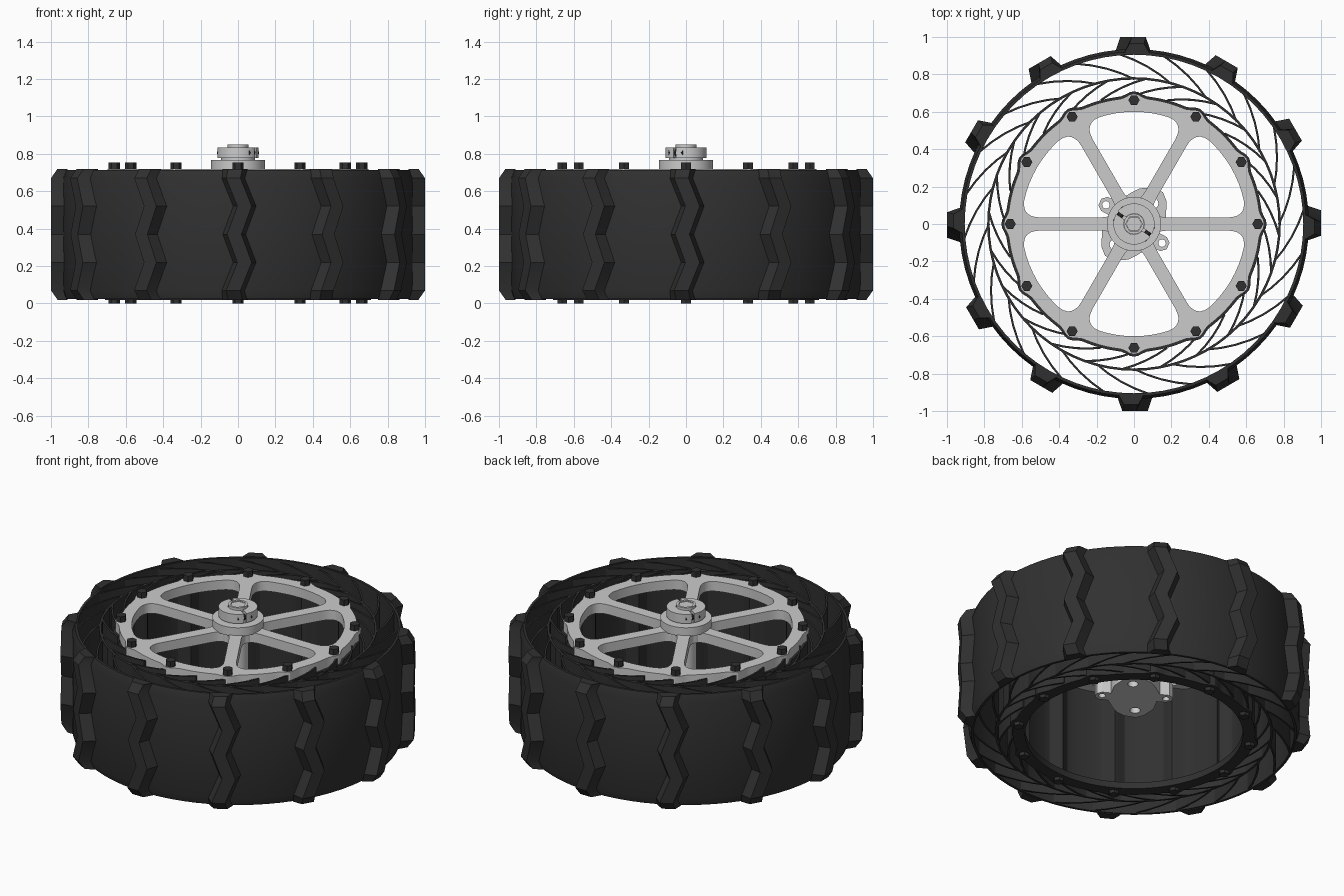
import bpy, bmesh
from math import sin, cos, pi, asin, radians

if "Cube" in bpy.data.objects:
    bpy.data.objects.remove(bpy.data.objects["Cube"])

dark = bpy.data.materials.new("dark_rubber")
dark.diffuse_color = (0.03, 0.03, 0.03, 1)
dark.use_nodes = True
dark.node_tree.nodes["Principled BSDF"].inputs["Base Color"].default_value = dark.diffuse_color


def finish(ob, mat=None):
    if mat:
        ob.data.materials.append(mat)
    bpy.ops.object.select_all(action='DESELECT')
    ob.select_set(True)
    bpy.context.view_layer.objects.active = ob
    bpy.ops.object.shade_smooth_by_angle(angle=radians(25))
    return ob


def plate(name, loops, z0, z1, mat=None):
    """Filled 2D outlines (inner loops become holes) extruded from z0 to z1."""
    cu = bpy.data.curves.new(name, 'CURVE')
    cu.dimensions, cu.fill_mode, cu.extrude = '2D', 'BOTH', (z1 - z0) / 2
    for pts in loops:
        sp = cu.splines.new('POLY')
        sp.points.add(len(pts) - 1)
        for p, (x, y) in zip(sp.points, pts):
            p.co = (x, y, 0, 1)
        sp.use_cyclic_u = True
    tmp = bpy.data.objects.new(name + "_tmp", cu)
    bpy.context.collection.objects.link(tmp)
    bpy.context.view_layer.update()
    me = bpy.data.meshes.new_from_object(tmp.evaluated_get(bpy.context.evaluated_depsgraph_get()))
    bpy.data.objects.remove(tmp)
    for v in me.vertices:
        v.co.z += (z0 + z1) / 2
    bm = bmesh.new()
    bm.from_mesh(me)
    bmesh.ops.remove_doubles(bm, verts=bm.verts, dist=1e-5)
    bmesh.ops.recalc_face_normals(bm, faces=bm.faces)
    bm.to_mesh(me)
    bm.free()
    me.name = name
    ob = bpy.data.objects.new(name, me)
    bpy.context.collection.objects.link(ob)
    return finish(ob, mat)


def from_bm(name, bm, mat=None):
    bmesh.ops.recalc_face_normals(bm, faces=bm.faces)
    me = bpy.data.meshes.new(name)
    bm.to_mesh(me)
    bm.free()
    ob = bpy.data.objects.new(name, me)
    bpy.context.collection.objects.link(ob)
    return finish(ob, mat)


def pol(r, a):
    return (r * cos(a), r * sin(a))


def circle(r, n=64, x=0, y=0):
    return [(x + r * cos(2 * pi * i / n), y + r * sin(2 * pi * i / n)) for i in range(n)]


def scallop(r, d, n=192):
    """Circle with a bump of height d at each of the 12 bolts."""
    return [pol(r + d * max(0, cos(24 * pi * i / n)) ** 3, 2 * pi * i / n) for i in range(n)]


def quad_bez(a, b, c, n=6):
    return [tuple((1 - t) ** 2 * a[k] + 2 * t * (1 - t) * b[k] + t * t * c[k] for k in (0, 1))
            for t in (i / n for i in range(n + 1))]


def sections(bm, rows):
    """Bridge closed cross-sections into a capped solid."""
    rings = [[bm.verts.new(p) for p in row] for row in rows]
    n = len(rows[0])
    for a, b in zip(rings, rings[1:]):
        for i in range(n):
            bm.faces.new((a[i], a[(i + 1) % n], b[(i + 1) % n], b[i]))
    bm.faces.new(rings[0])
    bm.faces.new(rings[-1])


# Tread band, lathed profile
prof = [(.905, .025), (.92, .025), (.935, .07), (.935, .67), (.92, .715), (.905, .715)]
bm = bmesh.new()
N = 72
rings = [[bm.verts.new((*pol(r, 2 * pi * i / N), z)) for r, z in prof] for i in range(N)]
for i in range(N):
    a, b = rings[i], rings[(i + 1) % N]
    for j in range(len(prof)):
        k = (j + 1) % len(prof)
        bm.faces.new((a[j], b[j], b[k], a[k]))
from_bm("tread_band", bm, dark)

# Twelve zigzag lugs: z, top radius, sideways offset
zig = [(.02, .965, -.015), (.07, 1, -.025), (.22, 1, .035), (.37, 1, -.02),
       (.52, 1, .035), (.67, 1, -.025), (.72, .965, -.015)]
bm = bmesh.new()
for k in range(12):
    c, s = cos(k * pi / 6), sin(k * pi / 6)
    rows = []
    for z, r, o in zig:
        sec = [(.912, o - .068), (r, o - .038), (r, o + .038), (.912, o + .068)]
        rows.append([(x * c - t * s, x * s + t * c, z) for x, t in sec])
    sections(bm, rows)
from_bm("tread_lugs", bm, dark)

# Springy lattice: middle ring and slanted webs
plate("lattice_ring", [circle(.785, 72), circle(.772, 72)], .03, .70, dark)
bm = bmesh.new()
for r0, r1, sweep in ((.685, .78, -20), (.775, .912, 20)):
    for k in range(24):
        a0 = 2 * pi * k / 24
        mid = [(r0 + (r1 - r0) * t, a0 + radians(sweep) * t) for t in (0, .25, .5, .75, 1)]
        rows = []
        for r, a in mid:
            h = .006
            (xi, yi), (xo, yo) = pol(r - h, a), pol(r + h, a)
            rows.append([(xi, yi, .03), (xo, yo, .03), (xo, yo, .70), (xi, yi, .70)])
        sections(bm, rows)
from_bm("lattice_webs", bm, dark)

# Inner drum with bolt columns, and its bottom flange
plate("inner_drum", [scallop(.685, .025), scallop(.67, -.045)], .02, .66, dark)
plate("drum_flange", [scallop(.685, .025), circle(.615, 96)], .02, .06, dark)

# Six-spoke wheel disc
windows = []
w, R = .035, .60
for k in range(6):
    b = k * pi / 3
    lo = lambda r: asin(w / r)
    hi = lambda r: pi / 3 - asin(w / r)
    pts = quad_bez(pol(.19, b + lo(.19)), pol(.12, b + lo(.12)), pol(.13, b + pi / 6), 4)[::-1]
    pts += quad_bez(pol(.50, b + lo(.50)), pol(R, b + lo(R)), pol(R, b + lo(R) + .15))
    a0, a1 = lo(R) + .15, hi(R) - .15
    pts += [pol(R, b + a0 + (a1 - a0) * i / 8) for i in range(1, 8)]
    pts += quad_bez(pol(R, b + a1), pol(R, b + hi(R)), pol(.50, b + hi(.50)))
    pts += quad_bez(pol(.19, b + hi(.19)), pol(.12, b + hi(.12)), pol(.13, b + pi / 6), 4)[:-1]
    windows.append(pts)
plate("wheel_disc", [scallop(.672, .025)] + windows, .66, .72)

# Hex bolts above and below
bm = bmesh.new()
for k in range(12):
    x, y = pol(.662, k * pi / 6)
    for z0, z1 in ((.715, .755), (0, .025)):
        sections(bm, [[(px, py, z) for px, py in circle(.03, 6, x, y)] for z in (z0, z1)])
from_bm("bolts", bm, dark)

# Hub: boss, neck, split clamp collar, shaft
plate("hub_boss", [circle(.145)], .715, .768)
plate("hub_neck", [circle(.09)], .765, .785)
slot = radians(-33)
for k, nm in enumerate(("collar_half_a", "collar_half_b")):
    s = slot + k * pi
    out = [pol(.11, s + .07 + (pi - .14) * i / 24) for i in range(25)]
    inn = [pol(.056, s + .14 + (pi - .28) * i / 16) for i in range(17)]
    plate(nm, [out + inn[::-1]], .778, .835)
plate("shaft_sleeve", [circle(.055, 32), circle(.045, 6)], .72, .85)
plate("hex_shaft", [circle(.044, 6)], .27, .845)

# Clamp screws lying across the collar slot
bm = bmesh.new()
for k in (0, 1):
    a = slot + k * pi
    cx, cy = pol(.088, a)
    tx, ty = -sin(a), cos(a)
    rows = []
    for d in (-.045, .045):
        rows.append([(cx + tx * d + cos(a) * u, cy + ty * d + sin(a) * u, .806 + v)
                     for u, v in circle(.017, 10)])
    sections(bm, rows)
from_bm("clamp_screws", bm, dark)

# Lower mounting flange with ears, and the column holding it
half = [(.17, .03), (.175, .12), (.155, .17), (.09, .195), (.03, .19), (-.02, .165), (-.09, .12),
        (-.14, .145), (-.175, .135), (-.19, .10), (-.175, .07), (-.13, .045)]
outline = half + [(-x, -y) for x, y in half]
holes = [circle(.02, 16, s * -.15, s * .102) for s in (1, -1)]
holes += [circle(.03, 16, s * .1, s * .11) for s in (1, -1)]
plate("mount_flange", [outline] + holes, .26, .35)
plate("hub_column", [circle(.06, 32)], .34, .67)
